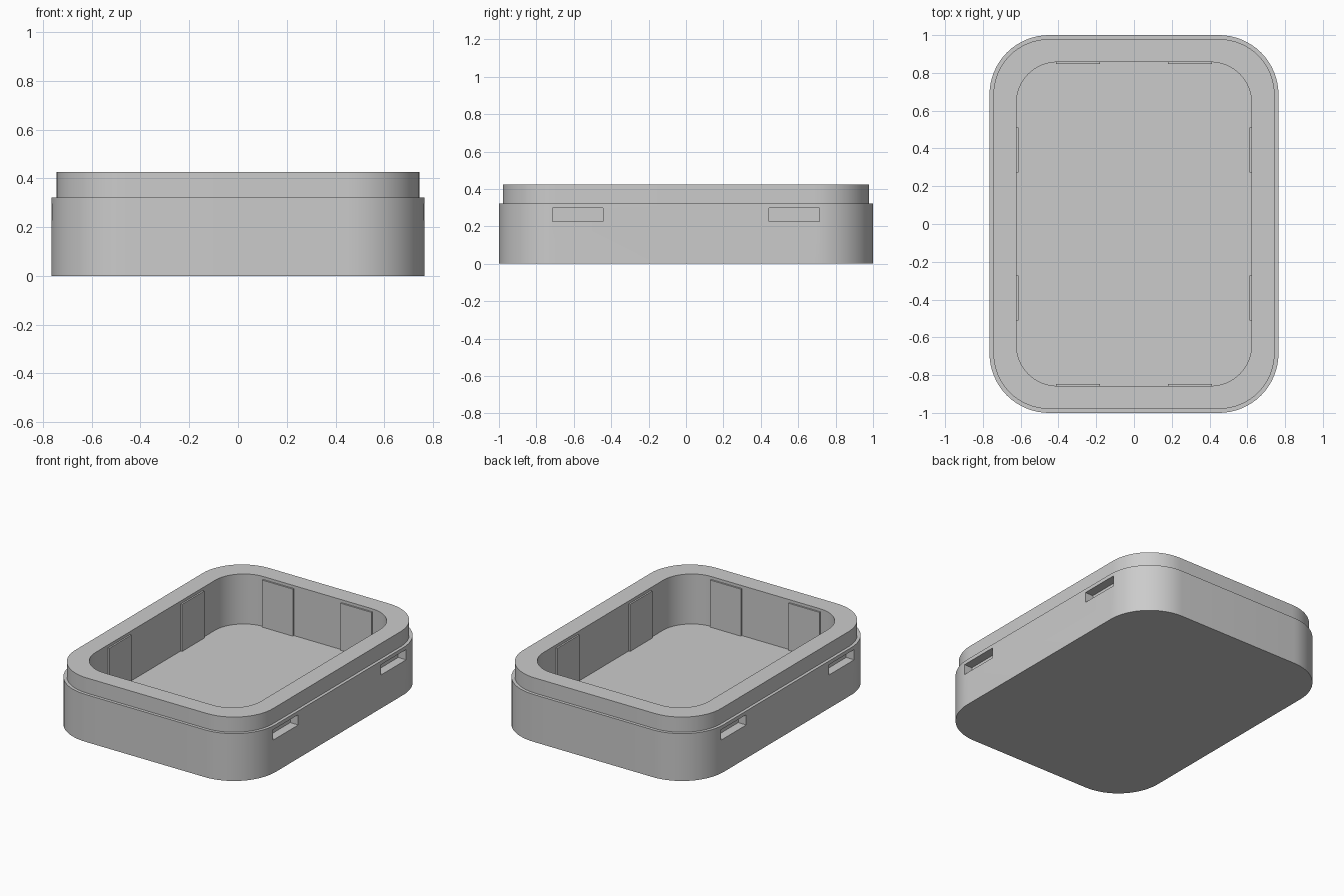
import bpy, bmesh, math

default = bpy.data.objects.get("Cube")
if default:
    bpy.data.objects.remove(default, do_unlink=True)

# One grey material
grey = bpy.data.materials.new("plain_grey")
grey.use_nodes = True
colour = (0.6, 0.6, 0.6, 1)
grey.diffuse_color = colour
grey.node_tree.nodes["Principled BSDF"].inputs["Base Color"].default_value = colour


def make_object(name, bm):
    bmesh.ops.recalc_face_normals(bm, faces=bm.faces)
    mesh = bpy.data.meshes.new(name)
    bm.to_mesh(mesh)
    bm.free()
    mesh.materials.append(grey)
    obj = bpy.data.objects.new(name, mesh)
    bpy.context.collection.objects.link(obj)
    return obj


def rounded_ring(bm, hx, hy, r, z, steps=16):
    """Ring of vertices around a rounded rectangle."""
    ring = []
    for q, (sx, sy) in enumerate([(1, 1), (-1, 1), (-1, -1), (1, -1)]):
        for i in range(steps + 1):
            a = (q + i / steps) * math.pi / 2
            ring.append(bm.verts.new((sx * (hx - r) + r * math.cos(a),
                                      sy * (hy - r) + r * math.sin(a), z)))
    return ring


def box(name, x, y, z):
    """Box from (low, high) ranges."""
    bm = bmesh.new()
    bmesh.ops.create_cube(bm, size=1)
    for v in bm.verts:
        v.co = [(lo + hi) / 2 + c * (hi - lo) for c, (lo, hi) in zip(v.co, (x, y, z))]
    return make_object(name, bm)


def span(sign, a, b):
    return tuple(sorted((sign * a, sign * b)))


FLOOR, LEDGE, TOP = 0.085, 0.322, 0.425

# Tray body: outer wall, ledge, lip, rim and cavity as one loft
bm = bmesh.new()
rings = [rounded_ring(bm, *spec) for spec in (
    (0.765, 1.0, 0.315, 0), (0.765, 1.0, 0.315, LEDGE),
    (0.744, 0.979, 0.294, LEDGE), (0.744, 0.979, 0.294, TOP),
    (0.622, 0.857, 0.215, TOP), (0.622, 0.857, 0.215, FLOOR))]
for low, high in zip(rings, rings[1:]):
    for i in range(len(low)):
        j = (i + 1) % len(low)
        bm.faces.new((low[i], low[j], high[j], high[i]))
bm.faces.new(rings[0])
bm.faces.new(rings[-1])
body = make_object("tray_body", bm)
bpy.context.view_layer.objects.active = body

# Latch slots in both long sides
for sx in (1, -1):
    for sy in (1, -1):
        cutter = box("slot_cutter", span(sx, 0.705, 0.9), span(sy, 0.445, 0.715), (0.227, 0.297))
        cutter.hide_render = True
        mod = body.modifiers.new("slot", "BOOLEAN")
        mod.operation = "DIFFERENCE"
        mod.solver = "EXACT"
        mod.object = cutter
        bpy.ops.object.modifier_apply(modifier=mod.name)
        bpy.data.objects.remove(cutter, do_unlink=True)

bpy.ops.object.select_all(action="DESELECT")
body.select_set(True)
bpy.ops.object.shade_smooth_by_angle(angle=math.radians(30))

# Thin pads on the cavity walls, two per wall
height = (FLOOR - 0.01, 0.405)
for sx in (1, -1):
    for sy in (1, -1):
        box("side_wall_pad", span(sx, 0.611, 0.64), span(sy, 0.272, 0.51), height)
        box("end_wall_pad", span(sx, 0.18, 0.412), span(sy, 0.846, 0.875), height)
